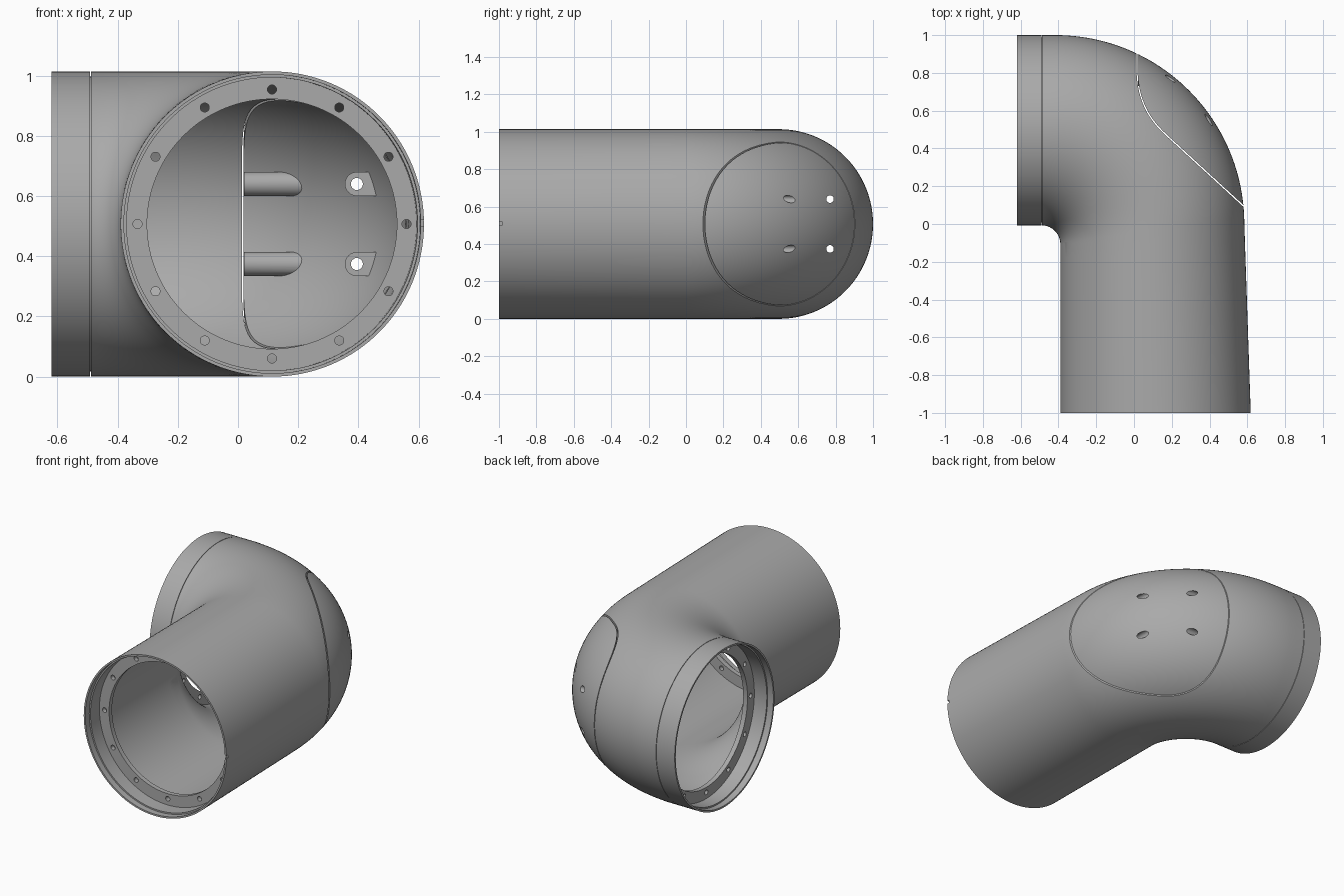
import bpy, bmesh
from math import sin, cos, pi, radians
from mathutils import Vector

if "Cube" in bpy.data.objects:
    bpy.data.objects.remove(bpy.data.objects["Cube"])

ZC, R, WALL, SEG = 0.507, 0.507, 0.02, 128
grey = bpy.data.materials.new("plain_grey")
grey.use_nodes = True
grey.diffuse_color = (0.4, 0.4, 0.4, 1)
grey.node_tree.nodes["Principled BSDF"].inputs["Base Color"].default_value = (0.4, 0.4, 0.4, 1)


def finish(name, bm):
    bmesh.ops.recalc_face_normals(bm, faces=bm.faces)
    me = bpy.data.meshes.new(name)
    bm.to_mesh(me)
    bm.free()
    me.materials.append(grey)
    ob = bpy.data.objects.new(name, me)
    bpy.context.scene.collection.objects.link(ob)
    return ob


def loft(name, rings, closed):
    """Skin a row of point rings; closed joins last to first, else cap the ends."""
    bm = bmesh.new()
    vs = [[bm.verts.new(p) for p in r] for r in rings]
    n = len(vs[0])
    pairs = list(zip(vs, vs[1:])) + ([(vs[-1], vs[0])] if closed else [])
    for a, b in pairs:
        for i in range(n):
            j = (i + 1) % n
            bm.faces.new((a[i], a[j], b[j], b[i]))
    if not closed:
        bm.faces.new(vs[0])
        bm.faces.new(vs[-1])
    return finish(name, bm)


def prism(name, pts, lo, hi, axis):
    """Extrude a 2D outline along an axis."""
    place = {"x": lambda a, b, d: (d, a, b), "y": lambda a, b, d: (a, d, b),
             "z": lambda a, b, d: (a, b, d)}[axis]
    return loft(name, [[place(a, b, d) for a, b in pts] for d in (lo, hi)], False)


def circle(a, b, r, n=24):
    return [(a + r * cos(2 * pi * i / n), b + r * sin(2 * pi * i / n)) for i in range(n)]


def boolean(ob, cutters, op="DIFFERENCE"):
    for c in cutters:
        m = ob.modifiers.new("cut", "BOOLEAN")
        m.operation, m.object, m.solver = op, c, "EXACT"
    bpy.context.view_layer.update()
    dg = bpy.context.evaluated_depsgraph_get()
    me = bpy.data.meshes.new_from_object(ob.evaluated_get(dg))
    ob.modifiers.clear()
    ob.data = me


# Cross-section between an inner-bend point and an outer-bend point
def ring(station, inset):
    a, b = Vector(station[0]), Vector(station[1])
    mid, half = (a + b) / 2, (b - a) / 2
    u = half.normalized() * (half.length - inset)
    pts = []
    for i in range(SEG):
        t = 2 * pi * i / SEG
        p = mid + u * cos(t)
        pts.append((p.x, p.y, ZC + (R - inset) * sin(t)))
    return pts


def straight(y):
    return ((-0.39, y), (0.584 - 0.034 * y, y))


def collar_at(x):
    return ((x, -0.007), (x, 1.0))


# Elbow path: straight leg, tight inner corner with broad outer sweep
path = [straight(-1 + 0.9 * i / 12) for i in range(13)]
for i in range(1, 49):
    t = radians(90 * i / 48)
    path.append(((-0.49 + 0.1 * cos(t), -0.107 + 0.1 * sin(t)),
                 (-0.416 + cos(t), sin(t))))
path[-1] = ((-0.487, -0.007), (-0.43, 1.0))
path.append(collar_at(-0.488))


def shell(name):
    inner = [ring(path[0], 0.011), ring(straight(-0.96), 0.011), ring(straight(-0.96), WALL)]
    inner += [ring(s, WALL) for s in path[1:]]
    return loft(name, [ring(s, 0) for s in path] + inner[::-1], True)


# Outline of the hatch seam, extruded vertically
def seam(shift):
    p = [Vector(q) for q in ((0.16, 0.476), (0.06, 0.57), (0.013, 0.68), (0.013, 0.83))]
    pts = [Vector((0.80, -0.112))]
    for i in range(17):
        t = i / 16
        pts.append(p[0] * (1 - t) ** 3 + p[1] * 3 * t * (1 - t) ** 2
                   + p[2] * 3 * t * t * (1 - t) + p[3] * t ** 3)
    pts += [Vector((0.013, 1.3)), Vector((0.80, 1.3))]
    return [(q.x + shift, q.y + shift) for q in pts]


hull_cut = prism("hull_cut", seam(0), -0.2, 1.3, "z")
hatch_cut = prism("hatch_cut", seam(0.005), -0.2, 1.3, "z")
notch = prism("notch", [(-1.1, 0.5), (-0.985, 0.5), (-0.985, 0.52), (-1.1, 0.52)], 0.5, 0.8, "x")
core = loft("core", [ring(s, WALL * 0.6) for s in path], False)
helpers = [hull_cut, hatch_cut, notch, core]
parts = []

# Main elbow with the hatch opening
elbow = shell("elbow_body")
boolean(elbow, [hull_cut, notch])
parts.append(elbow)

# Screw bores and the bosses behind the hatch
HX, HY, BOSS = 0.395, 0.77, 0.04
bores = []


def boss_outline(c, z):
    arc = [(c + BOSS * cos(t), z + BOSS * sin(t))
           for t in (pi / 2 + pi * i / 16 for i in range(17))]
    return arc + [(c + 0.5, z - BOSS), (c + 0.5, z + BOSS)]


for tag, z in (("upper", ZC + 0.133), ("lower", ZC - 0.133)):
    for side, c, face, axis in (("front", HX, 0.42, "y"), ("back", HY, 0.02, "x")):
        bore = prism("bore", circle(c, z, 0.02), 0.0, 1.2, axis)
        boss = prism(f"{tag}_{side}_boss", boss_outline(c, z), face, 1.1, axis)
        boolean(boss, [core], "INTERSECT")
        boolean(boss, [bore])
        bores.append(bore)
        parts.append(boss)

# Hatch cover
hatch = shell("hatch_cover")
boolean(hatch, [hatch_cut], "INTERSECT")
boolean(hatch, bores)
parts.append(hatch)
helpers += bores

# Collar on the side opening
rows = [ring(collar_at(x), i) for x, i in
        ((-0.62, 0), (-0.491, 0), (-0.491, WALL), (-0.58, WALL), (-0.58, 0.011), (-0.62, 0.011))]
parts.append(loft("side_collar", rows, True))


# Bolt flanges inside both openings
def flange(name, centre, lo, hi, axis):
    tool = prism("tool", circle(centre, ZC, 0.415, SEG), lo - 0.1, hi + 0.1, axis)
    holes = [prism("hole", circle(centre + 0.447 * cos(pi * k / 6), ZC + 0.447 * sin(pi * k / 6), 0.015),
                   lo - 0.1, hi + 0.1, axis) for k in range(12)]
    plate = prism(name, circle(centre, ZC, 0.49, SEG), lo, hi, axis)
    boolean(plate, [tool] + holes)
    helpers.extend([tool] + holes)
    parts.append(plate)


flange("front_flange", 0.113, -0.87, -0.84, "y")
flange("side_flange", 0.497, -0.492, -0.462, "x")

for h in helpers:
    bpy.data.objects.remove(h)

# Smooth shading with crisp edges
bpy.ops.object.select_all(action="DESELECT")
for ob in parts:
    ob.select_set(True)
bpy.context.view_layer.objects.active = elbow
bpy.ops.object.shade_smooth_by_angle(angle=radians(30))
